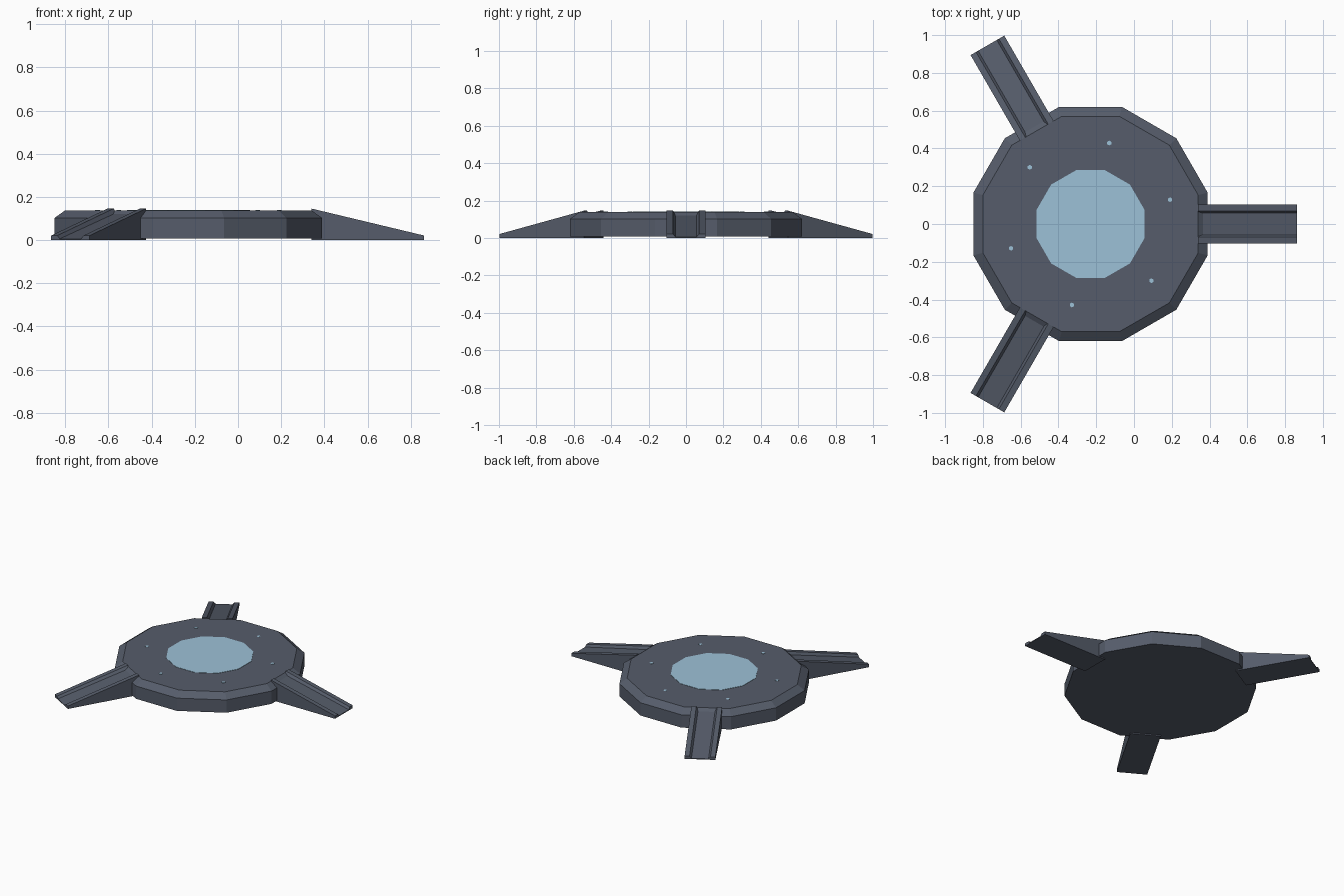
import bpy, bmesh, math
from mathutils import Matrix, Vector

if "Cube" in bpy.data.objects:
    bpy.data.objects.remove(bpy.data.objects["Cube"])

CENTRE = Vector((-0.23, 0, 0))


def material(name, colour):
    m = bpy.data.materials.new(name)
    m.diffuse_color = (*colour, 1)
    m.use_nodes = True
    m.node_tree.nodes["Principled BSDF"].inputs["Base Color"].default_value = m.diffuse_color
    return m


grey = material("slate grey", (0.092, 0.108, 0.145))
blue = material("pale blue glow", (0.335, 0.535, 0.68))


def add_object(name, bm, mat):
    bmesh.ops.recalc_face_normals(bm, faces=bm.faces)
    me = bpy.data.meshes.new(name)
    bm.to_mesh(me)
    bm.free()
    me.materials.append(mat)
    ob = bpy.data.objects.new(name, me)
    bpy.context.collection.objects.link(ob)
    return ob


def loft(name, rings, mat):
    """Skin a closed solid through rings of points."""
    bm = bmesh.new()
    vs = [[bm.verts.new(p) for p in r] for r in rings]
    n = len(vs[0])
    for a, b in zip(vs, vs[1:]):
        for i in range(n):
            j = (i + 1) % n
            bm.faces.new((a[i], a[j], b[j], b[i]))
    bm.faces.new(vs[0])
    bm.faces.new(vs[-1])
    return add_object(name, bm, mat)


def polygon(apothem, z, n=12, offset=Vector((0, 0, 0))):
    r = apothem / math.cos(math.pi / n)
    return [CENTRE + offset + Vector((r * math.cos((i + 0.5) * math.tau / n),
                                      r * math.sin((i + 0.5) * math.tau / n), z))
            for i in range(n)]


# Twelve-sided platform with chamfered rim
loft("platform", [polygon(0.62, 0.008), polygon(0.62, 0.102), polygon(0.57, 0.138)], grey)

# Glowing centre pad
loft("centre_pad", [polygon(0.285, 0.134), polygon(0.285, 0.140)], blue)

# Ring of six tiny lights
for k in range(6):
    a = math.radians(17 + 60 * k)
    off = Vector((0.44 * math.cos(a), 0.44 * math.sin(a), 0))
    loft(f"marker_light_{k + 1}", [polygon(0.011, 0.134, 6, off),
                                   polygon(0.011, 0.140, 6, off)], blue)


# Three ramps with raised side rails
def ramp_section(x, top, floor):
    half = [(0.103, 0), (0.103, top), (0.07, top), (0.057, floor)]
    pts = half + [(-y, z) for y, z in reversed(half)]
    return [Vector((x, y, z)) for y, z in pts]


for k in range(3):
    turn = Matrix.Rotation(math.radians(120 * k), 4, 'Z')
    rings = [[CENTRE + turn @ p for p in ramp_section(*s)]
             for s in ((0.57, 0.146, 0.126), (1.092, 0.021, 0.006))]
    loft(f"ramp_{k + 1}", rings, grey)
